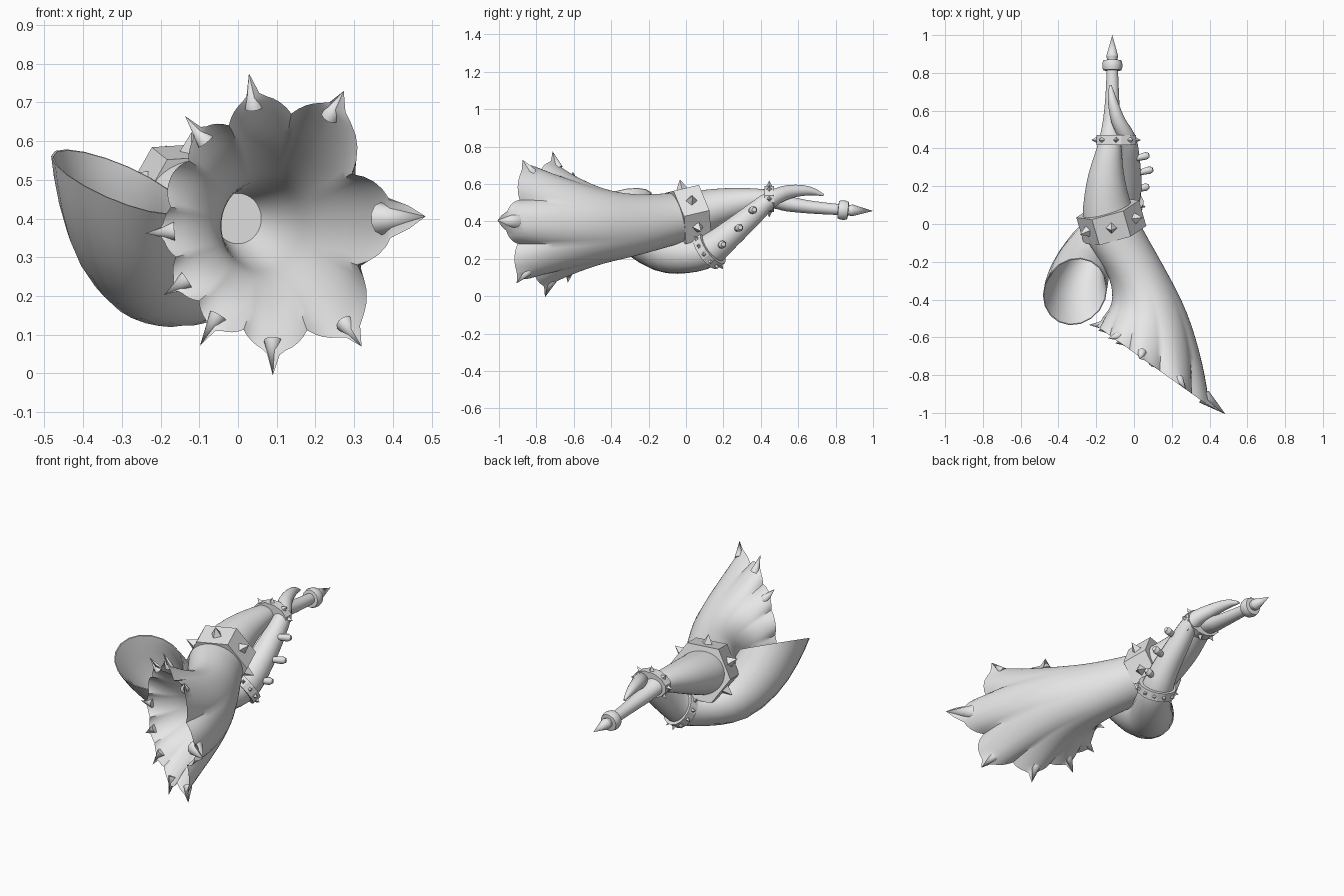
import bpy, bmesh, math
from mathutils import Vector, Matrix

if "Cube" in bpy.data.objects:
    bpy.data.objects.remove(bpy.data.objects["Cube"])

grey = bpy.data.materials.new("plain grey")
grey.diffuse_color = (0.8, 0.8, 0.8, 1)
grey.use_nodes = True
grey.node_tree.nodes["Principled BSDF"].inputs["Base Color"].default_value = grey.diffuse_color


def finish(name, bm, smooth=True):
    bmesh.ops.recalc_face_normals(bm, faces=bm.faces)
    me = bpy.data.meshes.new(name)
    bm.to_mesh(me)
    bm.free()
    ob = bpy.data.objects.new(name, me)
    bpy.context.collection.objects.link(ob)
    me.materials.append(grey)
    if smooth:
        bpy.ops.object.select_all(action='DESELECT')
        ob.select_set(True)
        bpy.context.view_layer.objects.active = ob
        bpy.ops.object.shade_smooth_by_angle(angle=math.radians(40))
    return ob


def spline(rows, steps):
    """Smooth interpolation through rows of equal length."""
    out = []
    for i in range(len(rows) - 1):
        p = [rows[max(i - 1, 0)], rows[i], rows[i + 1], rows[min(i + 2, len(rows) - 1)]]
        for k in range(steps):
            t = k / steps
            out.append([0.5 * (2 * b + (c - a) * t + (2 * a - 5 * b + 4 * c - d) * t * t
                               + (3 * b - a - 3 * c + d) * t ** 3) for a, b, c, d in zip(*p)])
    return out + [list(rows[-1])]


def loft(name, rings, smooth=True):
    bm = bmesh.new()
    vs = [[bm.verts.new(p) for p in ring] for ring in rings]
    n = len(vs[0])
    for a, b in zip(vs, vs[1:]):
        for j in range(n):
            bm.faces.new((a[j], a[(j + 1) % n], b[(j + 1) % n], b[j]))
    bm.faces.new(vs[0])
    bm.faces.new(vs[-1])
    return finish(name, bm, smooth)


def frame(axis):
    """Rotation whose columns are a side, an upper and the given axis."""
    w = Vector(axis).normalized()
    u = Vector((1, 0, 0))
    u = (u - w * u.dot(w)).normalized()
    return Matrix((u, w.cross(u), w)).transposed()


def cone(name, base, direction, r1, r2, h, sides=8):
    d = Vector(direction).normalized()
    bm = bmesh.new()
    bmesh.ops.create_cone(bm, cap_ends=True, segments=sides, radius1=r1, radius2=r2, depth=h)
    rot = d.to_track_quat('Z', 'Y').to_matrix().to_4x4()
    bm.transform(Matrix.Translation(Vector(base) + d * h / 2) @ rot)
    return finish(name, bm, sides > 6)


# Scalloped outline of the bell: (angle, lobe radius, spike length, notch depth)
lobes = [(-121, .305, .06, .035), (-90, .33, .06, .05), (-54, .345, .045, .085),
         (3, .31, .085, .085), (62, .345, .045, .05), (99, .335, .06, .04),
         (129, .305, .055, .025), (157, .29, 0, .02), (184, .285, .045, .025),
         (213, .295, .04, .025)]
outline = []
for i, (a, r, length, depth) in enumerate(lobes):
    a2, r2, _, _ = lobes[(i + 1) % len(lobes)]
    gap = (a2 - a) % 360
    for k in range(12):
        t = k / 12
        dip = depth * (1 - abs(2 * t - 1)) ** 2
        outline.append([math.radians(a + gap * t), (r + (r2 - r) * t - dip) / .32,
                        length if k == 0 else 0])
for i, (a, r, length, _) in enumerate(lobes):
    outline[i * 12 - 1][2] = outline[i * 12 + 1][2] = length * (.5 if a == 3 else .12)


def bell_point(row, ang, lobe_r, spike):
    x, y, z, rx, rz, sx, sz, lobe = row
    f = 1 + (lobe_r - 1) * lobe
    c, s = math.cos(ang), math.sin(ang)
    dx, dz = rx * f * c, rz * f * s
    return (x + dx + spike * c, y + sx * dx + sz * dz - .35 * spike * c - .15 * spike,
            z + dz + spike * s)


# Main horn: centre x y z, radii x z, slant by x and z, scallop amount
rim = (.09, -.745, .385, .32, .32, -.71, 0, 1)
outer = [(-.115, .86, .46, .028, .028, 0, 0, 0),
         (-.115, .68, .475, .036, .034, 0, 0, 0),
         (-.12, .54, .495, .046, .042, 0, 0, 0),
         (-.13, .42, .52, .062, .052, 0, -.1, 0),
         (-.15, .22, .485, .103, .092, .1, -.2, 0),
         (-.125, 0, .43, .138, .125, .28, -.25, 0),
         (.01, -.25, .385, .145, .16, .2, -.1, 0),
         (.08, -.44, .375, .2, .2, -.15, 0, .1),
         (.095, -.61, .38, .268, .26, -.47, 0, .4), rim]
inner = [rim, (.09, -.70, .385, .28, .285, -.65, 0, .7),
         (.09, -.59, .383, .205, .21, -.47, 0, .25),
         (.075, -.44, .38, .125, .135, -.2, 0, 0),
         (.045, -.3, .385, .09, .1, 0, 0, 0),
         (0, -.17, .4, .06, .065, .2, 0, 0)]
body = spline(outer, 4)
rows = body + spline(inner, 4)[1:]
loft("main_horn", [[bell_point(r, a, f, s if i == len(body) - 1 else 0)
                    for a, f, s in outline] for i, r in enumerate(rows)])

# Thickness behind each petal spike
for a, r, length, _ in lobes:
    if length:
        ang = math.radians(a)
        p = Vector(bell_point(rim, ang, (r - .03) / .32, 0)) + Vector((0, .03, 0))
        tip = Vector(bell_point(rim, ang, r / .32, length))
        cone("petal_spike", p, tip - p, .042 if a == 3 else .024, 0, (tip - p).length, 10)

# Small horn, from the thin tail to the upturned bell: centre and radius
path = spline([(-.125, .735, .54, .006), (-.115, .66, .563, .024), (-.085, .55, .558, .037),
               (-.035, .45, .515, .046), (-.03, .35, .43, .06), (-.035, .22, .32, .075),
               (-.06, .12, .245, .09), (-.13, .0, .225, .103), (-.22, -.12, .255, .127),
               (-.285, -.25, .36, .158), (-.312, -.358, .495, .184)], 3)
frames = []
n = len(path)
for i, p in enumerate(path):
    tangent = (Vector(path[min(i + 1, n - 1)][:3]) - Vector(path[max(i - 1, 0)][:3])).normalized()
    blend = max(0, (i - (n - 7)) / 6)
    frames.append((Vector(p[:3]), frame(tangent.lerp(Vector((.38, -.26, .9)), blend)), p[3]))


def ring(c, m, rx, ry, sides, turn=0.0):
    return [c + m @ Vector((rx * math.cos(q), ry * math.sin(q), 0))
            for q in (2 * math.pi * (j + turn) / sides for j in range(sides))]


rings = [ring(c, m, r, r, 18) for c, m, r in frames]
for k in range(9):
    c, m, r = frames[n - 1 - k]
    s = .97 - .065 * k
    rings.append(ring(c, m, r * s, r * s, 18))
loft("small_horn", rings)


# Studded collars
def collar(name, centre, axis, rx, ry, width, sides, studs, stud_r, stud_h, turn=0.0):
    c, m = Vector(centre), frame(axis)
    w = m.col[2] * width / 2
    bands = [(-1, .85), (-1, 1), (1, 1), (1, .85)]
    loft(name, [ring(c + w * s, m, rx * f, ry * f, sides, turn + .5) for s, f in bands], False)
    inset = math.cos(math.pi / sides) * .97
    for j in range(studs):
        q = 2 * math.pi * (j / studs + turn / sides)
        d = m @ Vector((math.cos(q), math.sin(q), 0))
        p = c + m @ Vector((rx * math.cos(q), ry * math.sin(q), 0)) * inset
        cone(name + "_stud", p, d, stud_r, 0, stud_h, 4)


collar("main_collar", (-.12, .012, .432), (-.27, .93, .22), .172, .168, .145, 6, 6, .033, .055, .5)
collar("middle_collar", (-.095, .445, .52), (0, 1, 0), .108, .072, .052, 12, 8, .017, .03)
collar("small_collar", (-.055, .125, .245), (.35, .75, .55), .104, .104, .05, 18, 12, .014, .025)

# Rounded collar near the mouth end
mouth = frame((0, 1, -.1))
loft("mouth_collar", [ring(Vector((-.115, .84, .46)) + mouth.col[2] * o, mouth, r, r, 14)
                      for o, r in [(-.028, .03), (-.026, .048), (-.01, .053),
                                   (.01, .053), (.026, .048), (.028, .03)]])

# Mouth tip
cone("mouth_tip_base", (-.115, .85, .46), (0, 1, -.03), .024, .031, .04, 12)
cone("mouth_tip", (-.115, .89, .459), (0, 1, -.03), .031, 0, .11, 12)

# Finger pegs along the small horn
for x, y, z in [(0, .345, .455), (.02, .27, .36), (0, .18, .27)]:
    d = Vector((1, .25, .1)).normalized()
    cone("peg", (x, y, z), d, .015, .021, .065, 10)
    cone("peg_cap", Vector((x, y, z)) + d * .065, d, .021, .012, .018, 10)
